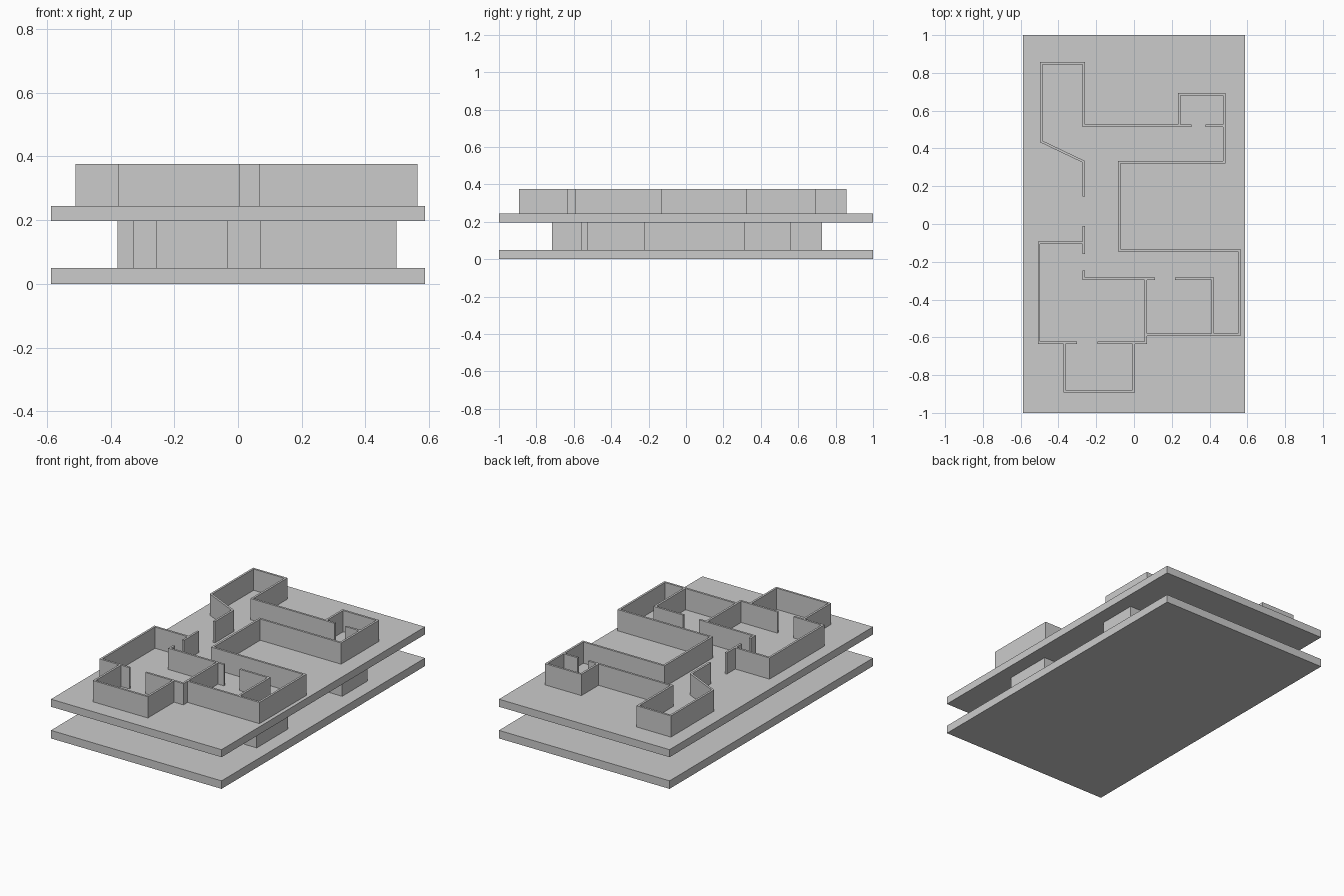
import bpy, bmesh
from mathutils import Vector

if "Cube" in bpy.data.objects:
    bpy.data.objects.remove(bpy.data.objects["Cube"])

T = 0.013  # wall thickness


def slab(name, z0, z1):
    bpy.ops.mesh.primitive_cube_add(size=1, location=(0, 0, (z0 + z1) / 2))
    ob = bpy.context.object
    ob.name = name
    ob.scale = (1.174, 2, z1 - z0)


def add_run(bm, pts, z0, z1):
    """Extrude a mitred strip of constant thickness along a plan polyline."""
    pts = [Vector(p) for p in pts]
    dirs = [(b - a).normalized() for a, b in zip(pts, pts[1:])]
    rings = []
    for i, p in enumerate(pts):
        d0, d1 = dirs[max(i - 1, 0)], dirs[min(i, len(dirs) - 1)]
        n0, n1 = Vector((-d0.y, d0.x)), Vector((-d1.y, d1.x))
        m = (n0 + n1).normalized()
        off = m * (T / 2 / m.dot(n0))
        l, r = p + off, p - off
        rings.append([bm.verts.new((q.x, q.y, z)) for q, z in
                      ((l, z0), (r, z0), (r, z1), (l, z1))])
    for a, b in zip(rings, rings[1:]):
        for k in range(4):
            bm.faces.new((a[k], a[(k + 1) % 4], b[(k + 1) % 4], b[k]))
    bm.faces.new(rings[0][::-1])
    bm.faces.new(rings[-1])


def walls(name, runs, z0, z1):
    bm = bmesh.new()
    for run in runs:
        add_run(bm, run, z0, z1)
    bmesh.ops.recalc_face_normals(bm, faces=bm.faces[:])
    me = bpy.data.meshes.new(name)
    bm.to_mesh(me)
    bm.free()
    bpy.context.collection.objects.link(bpy.data.objects.new(name, me))


# Floors
slab("lower_floor", 0, 0.05)
slab("upper_floor", 0.197, 0.244)

# Upper storey: each run is an unbroken wall, doorways are the gaps between runs
h = T / 2
walls("upper_outer_walls", [
    [(-.267, .145), (-.267, .33), (-.491, .437), (-.491, .852),
     (-.267, .852), (-.267, .52), (.305, .52)],
    [(.378, .52), (.479 - h, .52)],
    [(.24, .52 + h), (.24, .688), (.479, .688), (.479, .327), (-.078, .327),
     (-.078, -.138), (.557, -.138), (.557, -.587), (.062 + h, -.587)],
], .244, .376)
walls("upper_room_walls", [
    [(.416, -.587 + h), (.416, -.289), (.217, -.289)],
    [(.11, -.289), (-.267, -.289), (-.267, -.247)],
    [(-.267, -.158), (-.267, -.01)],
    [(-.267 - h, -.1), (-.503, -.1), (-.503, -.628), (-.303, -.628)],
    [(-.193, -.628), (.062, -.628), (.062, -.289 - h)],
    [(-.368, -.628 - h), (-.368, -.886), (-.002, -.886), (-.002, -.628 - h)],
], .244, .376)

# Lower storey: smaller version of the same plan
walls("lower_outer_walls", [
    [(-.2, .12), (-.2, .315), (-.372, .4), (-.372, .72),
     (-.2, .72), (-.2, .45), (.33, .45)],
    [(.4, .45), (.491 - h, .45)],
    [(.28, .45 + h), (.28, .556), (.491, .556), (.491, .32), (-.05, .32),
     (-.05, -.225), (.491, -.225), (.491, -.52), (.064 + h, -.52)],
], .05, .197)
walls("lower_room_walls", [
    [(.38, -.52 + h), (.38, -.32), (.2, -.32)],
    [(.11, -.32), (-.2, -.32), (-.2, -.28)],
    [(-.2, -.22), (-.2, -.05)],
    [(-.2 - h, -.17), (-.322, -.17), (-.322, -.555), (-.19, -.555)],
    [(-.1, -.555), (.064, -.555), (.064, -.32 - h)],
    [(-.249, -.555 - h), (-.249, -.709), (-.038, -.709), (-.038, -.555 - h)],
], .05, .197)
